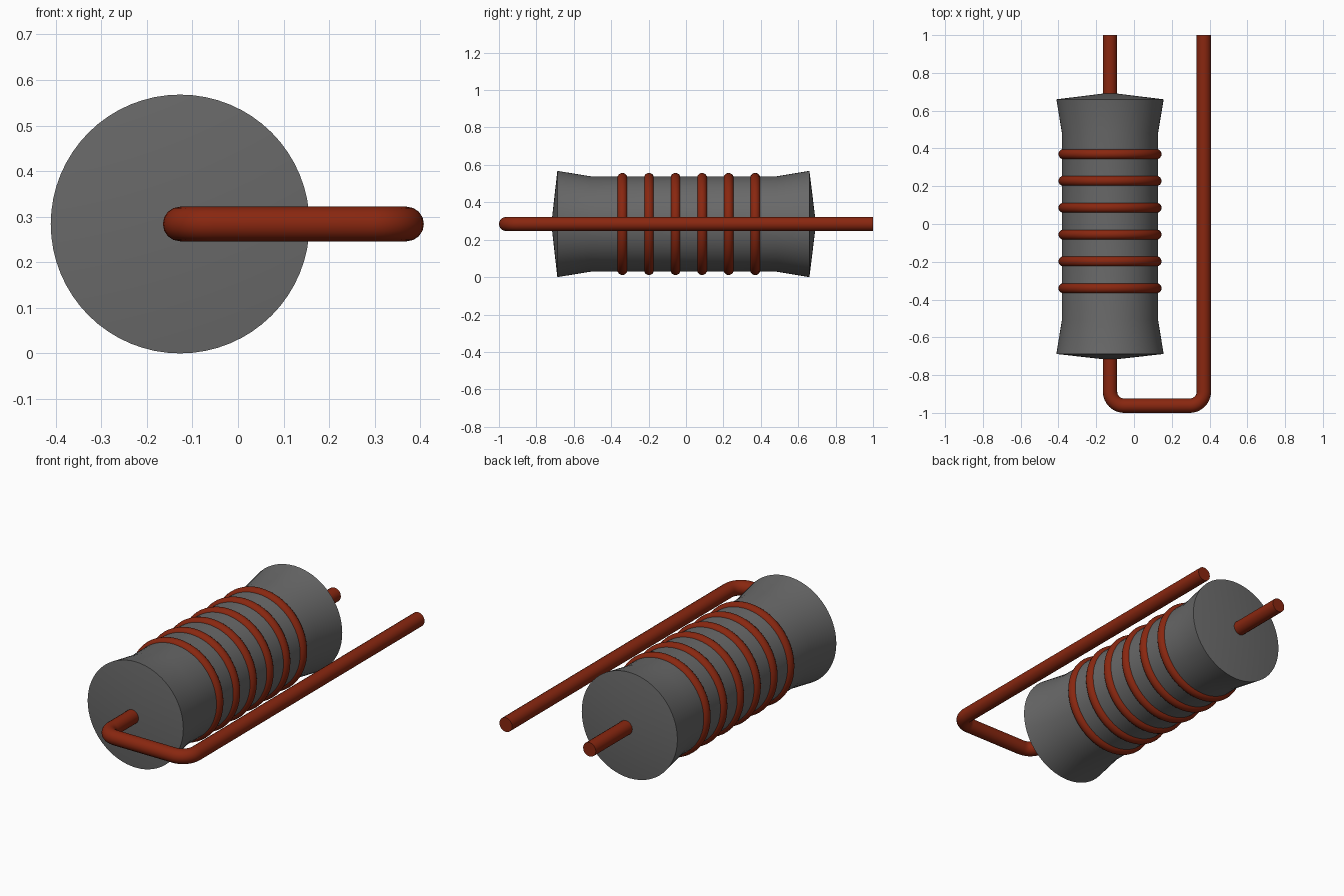
import bpy, bmesh, math
from mathutils import Matrix

cube = bpy.data.objects.get("Cube")
if cube:
    bpy.data.objects.remove(cube, do_unlink=True)

CX, CZ = -0.127, 0.284      # axis of the body, running along y
WIRE_R = 0.038


def material(name, rgb):
    m = bpy.data.materials.new(name)
    m.use_nodes = True
    m.diffuse_color = (*rgb, 1)
    m.node_tree.nodes["Principled BSDF"].inputs["Base Color"].default_value = (*rgb, 1)
    return m


grey = material("dark grey", (0.14, 0.14, 0.14))
copper = material("copper red", (0.25, 0.02, 0.005))


def add_object(name, data, mat):
    ob = bpy.data.objects.new(name, data)
    bpy.context.collection.objects.link(ob)
    data.materials.append(mat)
    bpy.ops.object.select_all(action="DESELECT")
    ob.select_set(True)
    bpy.context.view_layer.objects.active = ob
    return ob


def lathe(name, profile, mat, closed=False, steps=64):
    """Spin a (radius, y) profile about the body axis."""
    bm = bmesh.new()
    verts = [bm.verts.new((r, y, 0)) for r, y in profile]
    edges = [bm.edges.new(p) for p in zip(verts, verts[1:])]
    if closed:
        edges.append(bm.edges.new((verts[-1], verts[0])))
    bmesh.ops.spin(bm, geom=verts + edges, cent=(0, 0, 0), axis=(0, 1, 0),
                   angle=math.tau, steps=steps)
    bmesh.ops.remove_doubles(bm, verts=bm.verts, dist=1e-5)
    bmesh.ops.recalc_face_normals(bm, faces=bm.faces)
    bm.transform(Matrix.Translation((CX, 0, CZ)))
    me = bpy.data.meshes.new(name)
    bm.to_mesh(me)
    bm.free()
    ob = add_object(name, me, mat)
    bpy.ops.object.shade_smooth_by_angle(angle=math.radians(35))
    return ob


# Body: flared ends closed by shallow cones
lathe("body", [(0, -0.72), (0.284, -0.688), (0.255, -0.51),
               (0.255, 0.485), (0.284, 0.66), (0, 0.695)], grey)

# Six evenly spaced wire rings around the body
for i in range(6):
    y = -0.34 + i * 0.142
    ring = [(0.246 + 0.027 * math.cos(a), y + 0.027 * math.sin(a))
            for a in (math.tau * k / 16 for k in range(16))]
    lathe(f"ring_{i + 1}", ring, copper, closed=True)

# Lead wire: through the body, round two bends, and back along the side
XR, YF, BEND = 0.37, -0.962, 0.075
path = [(CX, 1.0)]
for bx, start in ((CX + BEND, math.pi), (XR - BEND, 1.5 * math.pi)):
    for k in range(9):
        a = start + k / 8 * math.pi / 2
        path.append((bx + BEND * math.cos(a), YF + BEND + BEND * math.sin(a)))
path.append((XR, 1.0))

curve = bpy.data.curves.new("lead_wire", "CURVE")
curve.dimensions = "3D"
curve.bevel_depth = WIRE_R
curve.bevel_resolution = 6
curve.use_fill_caps = True
spline = curve.splines.new("POLY")
spline.points.add(len(path) - 1)
for p, (x, y) in zip(spline.points, path):
    p.co = (x, y, CZ, 1)
add_object("lead_wire", curve, copper)
bpy.ops.object.convert(target="MESH")
bpy.ops.object.shade_smooth_by_angle(angle=math.radians(35))
